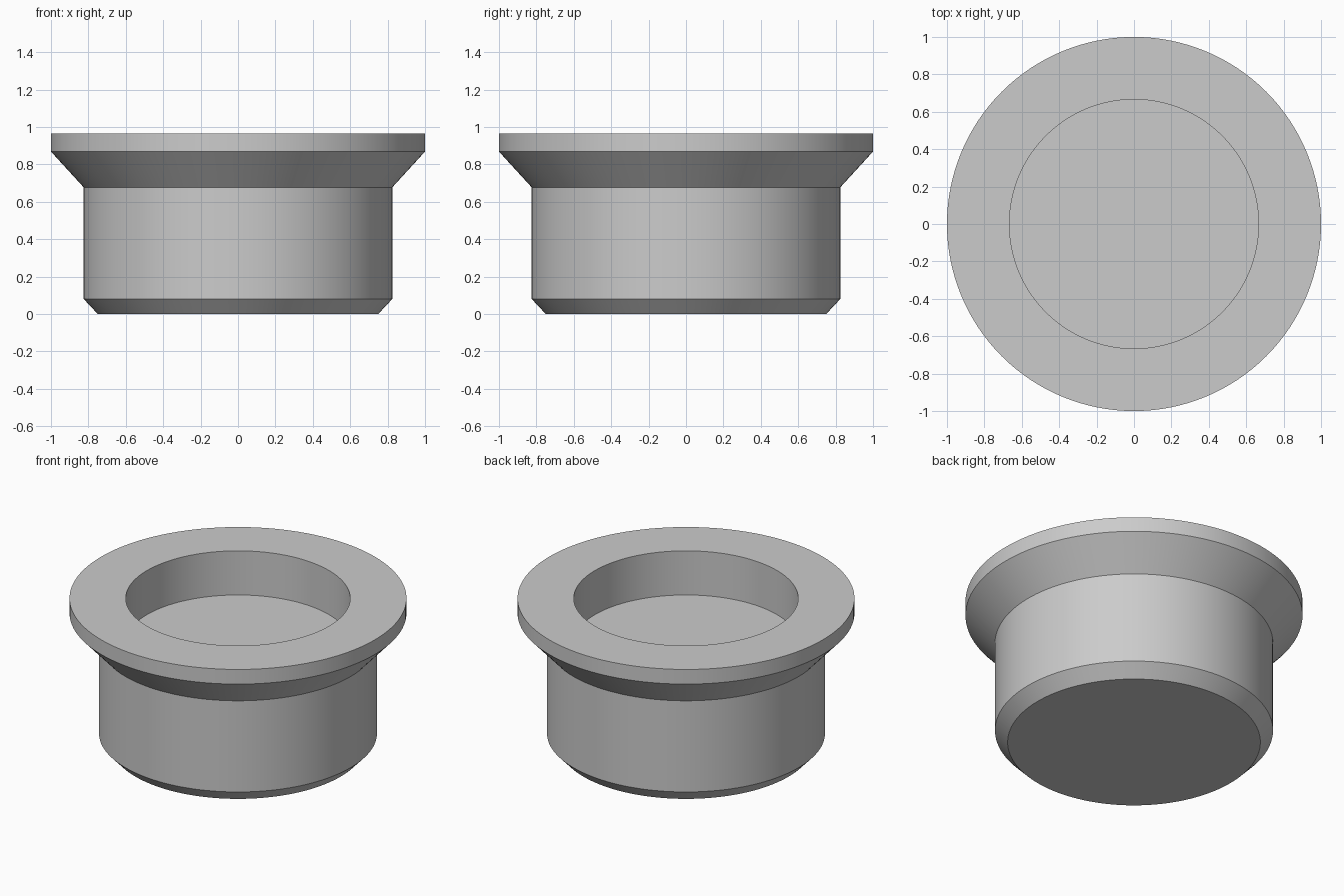
import bpy
import bmesh
from math import radians, tau

cube = bpy.data.objects.get("Cube")
if cube:
    bpy.data.objects.remove(cube, do_unlink=True)

SEGMENTS = 128

# Plain grey finish
grey = bpy.data.materials.new("light grey")
grey.use_nodes = True
colour = (0.6, 0.6, 0.6, 1)
grey.diffuse_color = colour
grey.node_tree.nodes["Principled BSDF"].inputs["Base Color"].default_value = colour

# Half section (radius, height): base, chamfer, barrel, flared flange, recess
profile = [(0, 0), (0.75, 0), (0.825, 0.08), (0.825, 0.677), (1, 0.868),
           (1, 0.964), (0.666, 0.964), (0.666, 0.675), (0, 0.675)]

# Spin the section around the vertical axis
bm = bmesh.new()
verts = [bm.verts.new((r, 0, z)) for r, z in profile]
edges = [bm.edges.new(pair) for pair in zip(verts, verts[1:])]
bmesh.ops.spin(bm, geom=verts + edges, cent=(0, 0, 0), axis=(0, 0, 1),
               angle=tau, steps=SEGMENTS, use_merge=True)
bmesh.ops.remove_doubles(bm, verts=bm.verts, dist=0.0005)
bmesh.ops.recalc_face_normals(bm, faces=bm.faces)

mesh = bpy.data.meshes.new("flanged_plug")
bm.to_mesh(mesh)
bm.free()
mesh.materials.append(grey)

plug = bpy.data.objects.new("flanged_plug", mesh)
bpy.context.collection.objects.link(plug)

# Smooth round walls, crisp rims
bpy.ops.object.select_all(action="DESELECT")
plug.select_set(True)
bpy.context.view_layer.objects.active = plug
bpy.ops.object.shade_smooth_by_angle(angle=radians(30))
